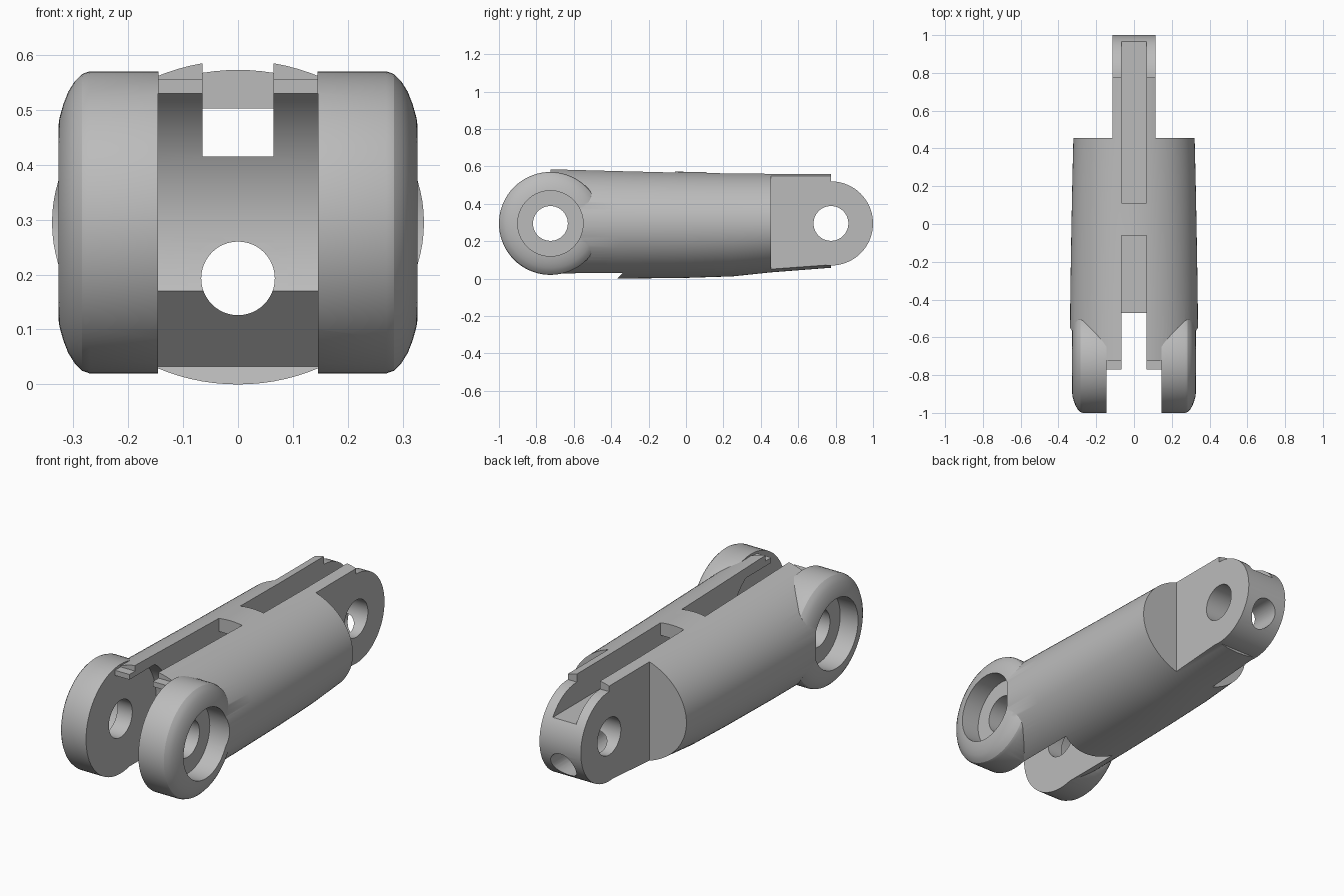
import bpy, bmesh, math

if "Cube" in bpy.data.objects:
    bpy.data.objects.remove(bpy.data.objects["Cube"])

FRONT_Y, REAR_Y, PIN_Z = -0.725, 0.775, 0.295


def tube(name, rings):
    """Solid made by joining closed rings of equal point count, capped at both ends."""
    bm = bmesh.new()
    rows = [[bm.verts.new(p) for p in ring] for ring in rings]
    n = len(rows[0])
    for a, b in zip(rows, rows[1:]):
        for i in range(n):
            j = (i + 1) % n
            bm.faces.new((a[i], a[j], b[j], b[i]))
    bm.faces.new(rows[0])
    bm.faces.new(rows[-1])
    bmesh.ops.recalc_face_normals(bm, faces=bm.faces)
    mesh = bpy.data.meshes.new(name)
    bm.to_mesh(mesh)
    bm.free()
    obj = bpy.data.objects.new(name, mesh)
    bpy.context.collection.objects.link(obj)
    return obj


def circle_x(x, y, z, r, n=72):
    return [(x, y + r * math.cos(2 * math.pi * i / n), z + r * math.sin(2 * math.pi * i / n))
            for i in range(n)]


def lathe_x(name, y, profile):
    """Turned part about an x-axis pin; profile holds (x, radius)."""
    return tube(name, [circle_x(x, y, PIN_Z, r) for x, r in profile])


def prism_x(name, x0, x1, pts):
    return tube(name, [[(x, y, z) for y, z in pts] for x in (x0, x1)])


def box(name, x0, x1, y0, y1, z0, z1):
    return prism_x(name, x0, x1, [(y0, z0), (y1, z0), (y1, z1), (y0, z1)])


def combine(target, tool, operation):
    mod = target.modifiers.new("bool", 'BOOLEAN')
    mod.operation = operation
    mod.solver = 'EXACT'
    mod.object = tool
    dg = bpy.context.evaluated_depsgraph_get()
    mesh = bpy.data.meshes.new_from_object(target.evaluated_get(dg))
    target.modifiers.clear()
    target.data = mesh
    bpy.data.objects.remove(tool)


def add(tool):
    combine(link, tool, 'UNION')


def cut(tool):
    combine(link, tool, 'DIFFERENCE')


# Main oval barrel: y, half width, top, bottom
stations = [(-0.725, 0.340, 0.590, 0.000), (-0.36, 0.337, 0.580, 0.000),
            (0.0, 0.331, 0.571, 0.004), (0.25, 0.326, 0.568, 0.012),
            (0.45, 0.321, 0.566, 0.033), (REAR_Y, 0.320, 0.566, 0.058)]
rings = []
for y, a, top, bottom in stations:
    ring = []
    for i in range(96):
        t = 2 * math.pi * i / 96
        s = math.sin(t)
        h = top - PIN_Z if s > 0 else PIN_Z - bottom
        ring.append((a * math.cos(t), y, PIN_Z + h * s))
    rings.append(ring)
link = tube("hinge_link", rings)

# Rear tongue: shoulders trimmed off, rounded end added
for s in (-1, 1):
    cut(box("shoulder_cut", s * 0.115, s * 0.5, 0.455, 1.1, -0.2, 0.8))
add(lathe_x("tongue_end", REAR_Y, [(-0.115, 0.225), (0.115, 0.225)]))

# Top lip reaching over the fork gap
add(box("fork_lip", -0.145, 0.145, -0.77, -0.6, 0.50, 0.556))

# Two fork ears with rounded outer rims
ear = [(0.145, 0.275), (0.270, 0.275), (0.284, 0.270), (0.297, 0.257),
       (0.309, 0.238), (0.318, 0.215), (0.325, 0.190), (0.328, 0.168)]
for s in (-1, 1):
    add(lathe_x("fork_ear", FRONT_Y, [(s * x, r) for x, r in ear]))

# Gap between the ears: round clearance plus a slanted swing clearance
gap = [(y, min(z, 0.53)) for _, y, z in circle_x(0, FRONT_Y, PIN_Z, 0.282, 96)]
flat = [i for i, p in enumerate(gap) if p[1] == 0.53]
gap = [p for i, p in enumerate(gap) if i not in flat[1:-1]]
cut(prism_x("gap_cut", -0.1455, 0.1455, gap))
cut(prism_x("swing_cut", -0.1455, 0.1455,
            [(-0.335, 0.033), (-0.66, 0.358), (-0.98, 0.038), (-0.655, -0.287)]))

# Top slots, with a bridge left between them
cut(box("rear_slot", -0.065, 0.065, 0.11, 1.2, 0.415, 0.8))
cut(box("front_slot", -0.065, 0.065, -1.2, -0.06, 0.415, 0.8))
cut(box("bridge_tunnel", -0.065, 0.065, -0.2, 0.2, 0.415, 0.502))

# Pin holes, counterbores and the lengthwise cable bore
cut(lathe_x("front_pin_hole", FRONT_Y, [(-0.5, 0.093), (0.5, 0.093)]))
cut(lathe_x("rear_pin_hole", REAR_Y, [(-0.3, 0.093), (0.3, 0.093)]))
for s in (-1, 1):
    cut(lathe_x("counterbore", FRONT_Y, [(s * 0.228, 0.175), (s * 0.5, 0.175)]))
cut(tube("cable_bore", [[(0.067 * math.cos(2 * math.pi * i / 48), y,
                          0.193 + 0.067 * math.sin(2 * math.pi * i / 48))
                         for i in range(48)] for y in (-1.2, 1.2)]))

# Single grey finish
grey = bpy.data.materials.new("plain_grey")
grey.diffuse_color = (0.5, 0.5, 0.5, 1)
grey.use_nodes = True
grey.node_tree.nodes["Principled BSDF"].inputs["Base Color"].default_value = grey.diffuse_color
link.data.materials.clear()
link.data.materials.append(grey)
for p in link.data.polygons:
    p.material_index = 0
bpy.ops.object.select_all(action='DESELECT')
link.select_set(True)
bpy.context.view_layer.objects.active = link
bpy.ops.object.shade_smooth_by_angle(angle=math.radians(25))
